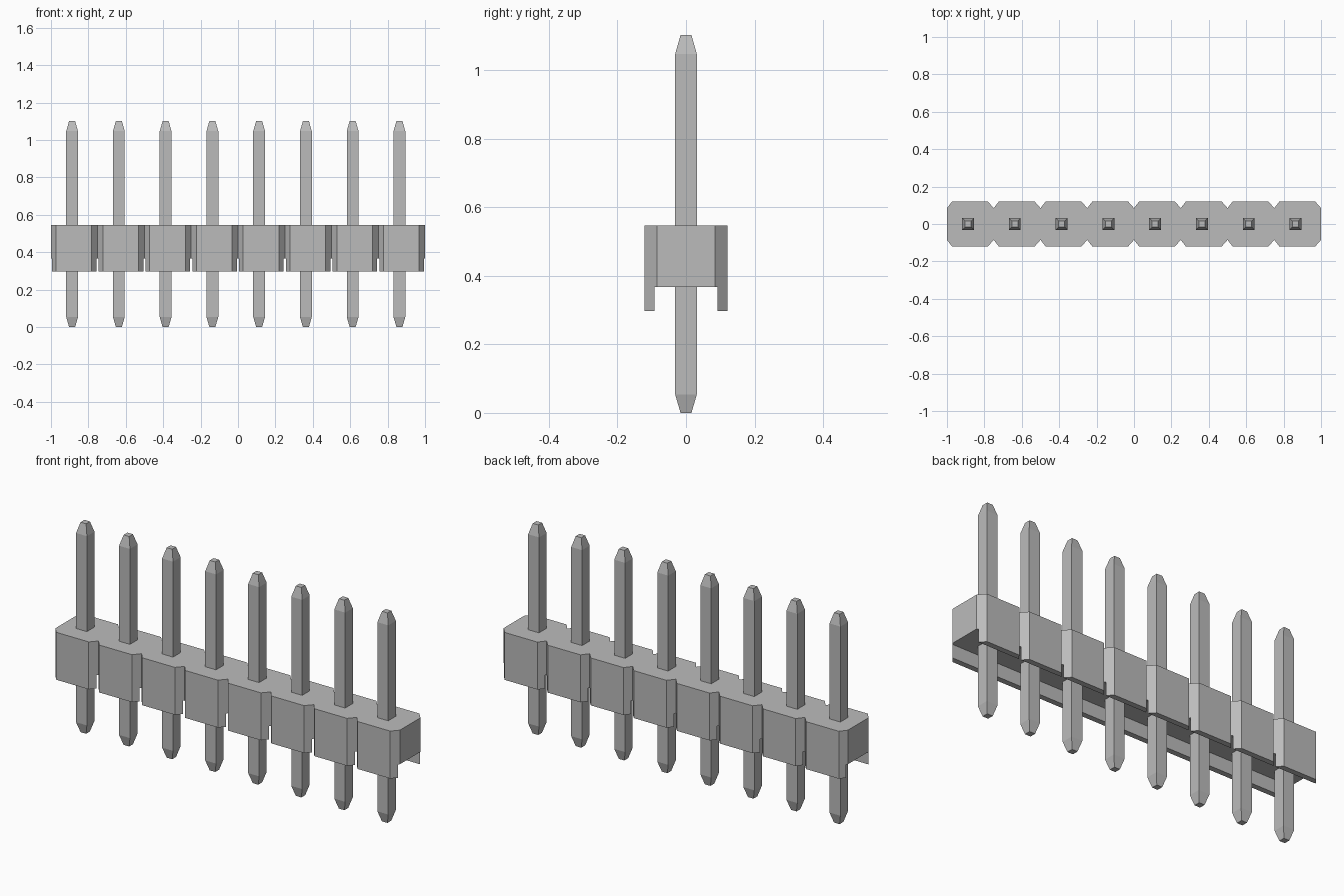
import bpy
import bmesh

cube = bpy.data.objects.get("Cube")
if cube:
    bpy.data.objects.remove(cube, do_unlink=True)

COUNT, PITCH = 8, 0.25
HALF_DEPTH, WAIST = 0.121, 0.085
BOTTOM, UNDERSIDE, TOP = 0.297, 0.367, 0.546

grey = bpy.data.materials.new("plain grey")
grey.use_nodes = True
colour = (0.5, 0.5, 0.5, 1)
grey.diffuse_color = colour
grey.node_tree.nodes["Principled BSDF"].inputs["Base Color"].default_value = colour


def add_object(name, bm):
    bmesh.ops.recalc_face_normals(bm, faces=bm.faces)
    mesh = bpy.data.meshes.new(name)
    bm.to_mesh(mesh)
    bm.free()
    mesh.materials.append(grey)
    obj = bpy.data.objects.new(name, mesh)
    bpy.context.collection.objects.link(obj)
    return obj


def loft(name, rings):
    """Join matching rings of points into a closed solid."""
    bm = bmesh.new()
    loops = [[bm.verts.new(p) for p in ring] for ring in rings]
    for low, high in zip(loops, loops[1:]):
        for i in range(len(low)):
            j = (i + 1) % len(low)
            bm.faces.new((low[i], low[j], high[j], high[i]))
    bm.faces.new(loops[0][::-1])
    bm.faces.new(loops[-1])
    return add_object(name, bm)


def rectangle(x, half_x, half_y, z):
    return [(x + sx * half_x, sy * half_y, z)
            for sx, sy in ((-1, -1), (1, -1), (1, 1), (-1, 1))]


# Housing: a row of chamfered blocks sharing one notched outline
front = [(-1, -WAIST)]
for i in range(COUNT):
    x = -1 + i * PITCH
    front += [(x + 0.028, -HALF_DEPTH), (x + PITCH - 0.032, -HALF_DEPTH),
              (x + PITCH, -WAIST)]
outline = front + [(x, -y) for x, y in reversed(front)]
housing = loft("housing", [[(x, y, z) for x, y in outline] for z in (BOTTOM, TOP)])

# Channel along the underside, leaving a skirt at front and back
cutter = loft("channel_cutter", [rectangle(0, 1.1, 0.092, z) for z in (0.2, UNDERSIDE)])
cutter.hide_render = True
cut = housing.modifiers.new("channel", "BOOLEAN")
cut.operation = "DIFFERENCE"
cut.solver = "EXACT"
cut.object = cutter
bpy.context.view_layer.objects.active = housing
bpy.ops.object.modifier_apply(modifier=cut.name)
bpy.data.objects.remove(cutter, do_unlink=True)

# Square pins with tapered tips
pin_profile = [(0, 0.016), (0.054, 0.0315), (1.047, 0.0315), (1.102, 0.016)]
for i in range(COUNT):
    x = -0.887 + i * PITCH
    loft(f"pin_{i + 1}", [rectangle(x, r, r, z) for z, r in pin_profile])
